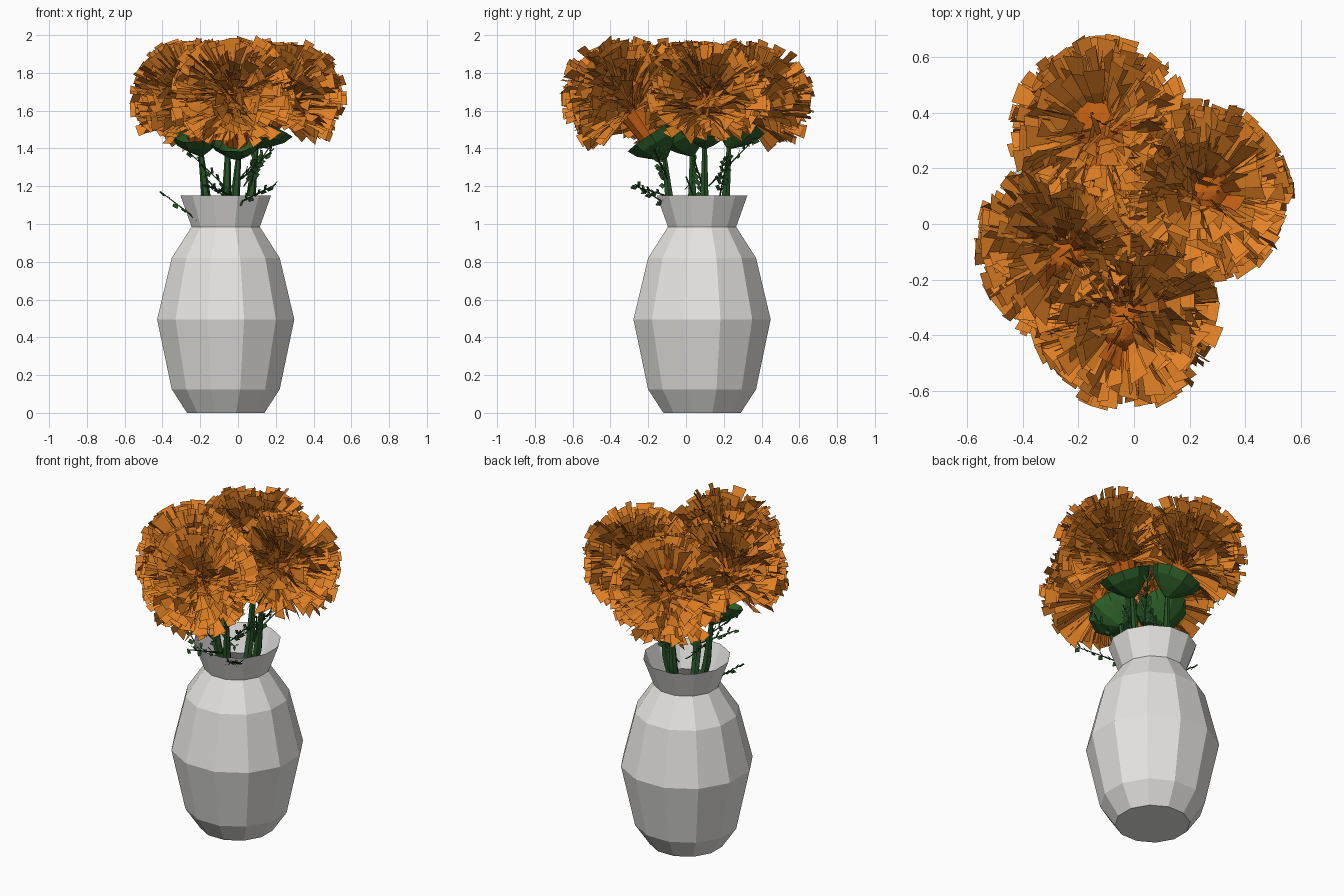
import bpy, bmesh, math, random
from mathutils import Vector, Quaternion

if "Cube" in bpy.data.objects:
    bpy.data.objects.remove(bpy.data.objects["Cube"])

random.seed(7)


def material(name, rgb):
    m = bpy.data.materials.new(name)
    m.diffuse_color = (*rgb, 1)
    m.use_nodes = True
    m.node_tree.nodes["Principled BSDF"].inputs["Base Color"].default_value = m.diffuse_color
    return m


CERAMIC = material("pale ceramic", (0.79, 0.78, 0.755))
ORANGE = material("petal orange", (0.78, 0.225, 0.019))
DEEP = material("deep orange", (0.54, 0.115, 0.007))
GREEN = material("calyx green", (0.024, 0.105, 0.02))
STEM = material("stem green", (0.02, 0.085, 0.02))


def finish(name, bm, *mats):
    me = bpy.data.meshes.new(name)
    bm.to_mesh(me)
    bm.free()
    for m in mats:
        me.materials.append(m)
    ob = bpy.data.objects.new(name, me)
    bpy.context.collection.objects.link(ob)
    return ob


def loft(bm, rings, sides, turn=0.0, cap_start=False):
    """Join rings given as (centre, radius, axis)."""
    loops = []
    for c, r, axis in rings:
        q = Vector((0, 0, 1)).rotation_difference(axis)
        loops.append([bm.verts.new(Vector(c) + q @ Vector((
            r * math.cos(turn + 2 * math.pi * i / sides),
            r * math.sin(turn + 2 * math.pi * i / sides), 0))) for i in range(sides)])
    for a, b in zip(loops, loops[1:]):
        for i in range(sides):
            j = (i + 1) % sides
            bm.faces.new((a[i], a[j], b[j], b[i]))
    if cap_start:
        bm.faces.new(loops[0][::-1])


UP = Vector((0, 0, 1))
VX, VY = -0.065, 0.085

# Vase: twelve-sided, open at the mouth
bm = bmesh.new()
profile = [(0.212, 0), (0.296, 0.125), (0.376, 0.495), (0.296, 0.82), (0.187, 0.985), (0.248, 1.15)]
loft(bm, [((VX, VY, z), r, UP) for r, z in profile], 12, math.radians(15), True)
finish("vase", bm, CERAMIC)


def petal(bm, origin, tip, axis, width, roll, mat):
    d = (tip - origin).normalized()
    side = d.cross(axis)
    if side.length < 0.01:
        side = d.orthogonal()
    side = Quaternion(d, roll) @ side.normalized()
    length = (tip - origin).length
    lift = side.cross(d) * 0.03 * length
    rows = []
    for t, w, k in ((0.2, 0.15, 0), (0.68, 0.58, 1), (1.0, 1.0, 0)):
        p = origin + d * length * t + lift * k
        rows.append([bm.verts.new(p - side * width * w / 2), bm.verts.new(p + side * width * w / 2)])
    for a, b in zip(rows, rows[1:]):
        bm.faces.new((a[0], a[1], b[1], b[0])).material_index = mat


def flower_head(name, centre, calyx):
    c = Vector(centre)
    axis = (c - Vector(calyx)).normalized()
    q = UP.rotation_difference(axis)
    bm = bmesh.new()
    # Outer petals spread over a ball, shorter around the heart
    n = 430
    golden = math.pi * (3 - math.sqrt(5))
    low = math.cos(math.radians(116))
    for i in range(n):
        z = 0.93 - (0.93 - low) * (i + 0.5) / n + random.uniform(-0.05, 0.05)
        z = max(-1, min(0.98, z))
        s = math.sqrt(1 - z * z)
        a = i * golden + random.uniform(-0.15, 0.15)
        d = q @ Vector((s * math.cos(a), s * math.sin(a), z))
        # Low petals spring from deeper in the calyx
        origin = c - axis * (0.03 if z > 0.2 else 0.10)
        tip = c + d * 0.35 * random.uniform(0.76, 1.0)
        tip.z = min(tip.z, random.uniform(1.93, 1.985))
        petal(bm, origin, tip, axis, random.uniform(0.055, 0.095),
              random.gauss(0, 0.9), 0)
    # Deep-coloured heart petals
    for i in range(40):
        z = random.uniform(0.3, 1)
        s = math.sqrt(1 - z * z)
        a = i * golden
        d = q @ Vector((s * math.cos(a), s * math.sin(a), z))
        petal(bm, c, c + d * 0.24, axis, 0.055, random.gauss(0, 0.5), 1)
    finish(name + "_petals", bm, ORANGE, DEEP)
    # Deep orange core, narrow where it meets the calyx
    bm = bmesh.new()
    base = Vector(calyx) + axis * 0.06
    loft(bm, [(base, 0.06, axis), (c - axis * 0.09, 0.09, axis), (c, 0.145, axis),
              (c + axis * 0.08, 0.12, axis), (c + axis * 0.14, 0.06, axis),
              (c + axis * 0.16, 0.005, axis)], 10)
    finish(name + "_core", bm, DEEP)


def calyx_and_stem(name, calyx, centre, foot):
    p, f = Vector(calyx), Vector(foot)
    axis = (Vector(centre) - p).normalized()
    # Flared cup under the bloom
    bm = bmesh.new()
    loft(bm, [(p - axis * 0.04, 0.015, axis), (p, 0.07, axis),
              (p + axis * 0.05, 0.125, axis), (p + axis * 0.10, 0.15, axis)], 9, 0, True)
    finish(name + "_calyx", bm, GREEN)
    # Tapered stem bending up from inside the vase
    bm = bmesh.new()
    bend = Vector((p.x * 0.75 + VX * 0.25, p.y * 0.8 + VY * 0.2, 1.12))
    loft(bm, [(f, 0.022, UP), (bend, 0.026, UP), (p - axis * 0.03, 0.014, axis)], 6)
    finish(name + "_stem", bm, STEM)


# Four blooms: name, head centre, calyx point
blooms = [
    ("back_bloom", (-0.115, 0.335, 1.66), (-0.06, 0.24, 1.44)),
    ("right_bloom", (0.23, 0.11, 1.68), (0.11, 0.10, 1.44)),
    ("front_bloom", (-0.03, -0.33, 1.685), (0.0, -0.13, 1.38)),
    ("left_bloom", (-0.235, -0.09, 1.665), (-0.20, 0.02, 1.40)),
]
for name, centre, calyx in blooms:
    flower_head(name, centre, calyx)
    foot = (VX + (VX - calyx[0]) * 0.3, VY + (VY - calyx[1]) * 0.3, 0.4)
    calyx_and_stem(name, calyx, centre, foot)

# Thin sprigs with tiny paired leaves
sprigs = [
    ((-0.04, -0.10, 1.17), (-0.26, -0.15, 1.38)), ((-0.16, -0.02, 0.98), (-0.41, 0.05, 1.17)),
    ((-0.02, -0.10, 1.10), (0.20, -0.27, 1.21)), ((0.03, 0.12, 1.20), (0.20, 0.37, 1.46)),
    ((0.02, -0.10, 1.24), (0.19, -0.17, 1.40)), ((-0.08, 0.18, 1.15), (0.12, 0.22, 1.36)),
    ((-0.18, 0.00, 1.25), (-0.05, 0.05, 1.12)), ((0.06, 0.10, 1.15), (0.10, 0.04, 1.36)),
    ((-0.03, -0.10, 1.15), (-0.16, -0.27, 1.20)),
]
bm = bmesh.new()
for a, b in sprigs:
    a, b = Vector(a), Vector(b)
    d = (b - a).normalized()
    loft(bm, [(a, 0.005, d), (b, 0.003, d)], 3)
    for k in range(1, 7):
        p = a.lerp(b, k / 6.5)
        for sgn in (-1, 1):
            side = Quaternion(d, random.uniform(-0.9, 0.9)) @ d.cross(UP).normalized() * sgn
            tip = p + side * 0.035 + d * 0.02
            mid = p.lerp(tip, 0.5)
            w = d * 0.012 + UP * 0.008
            bm.faces.new([bm.verts.new(v) for v in (p, mid + w, tip, mid - w)])
finish("leaf_sprigs", bm, STEM)
